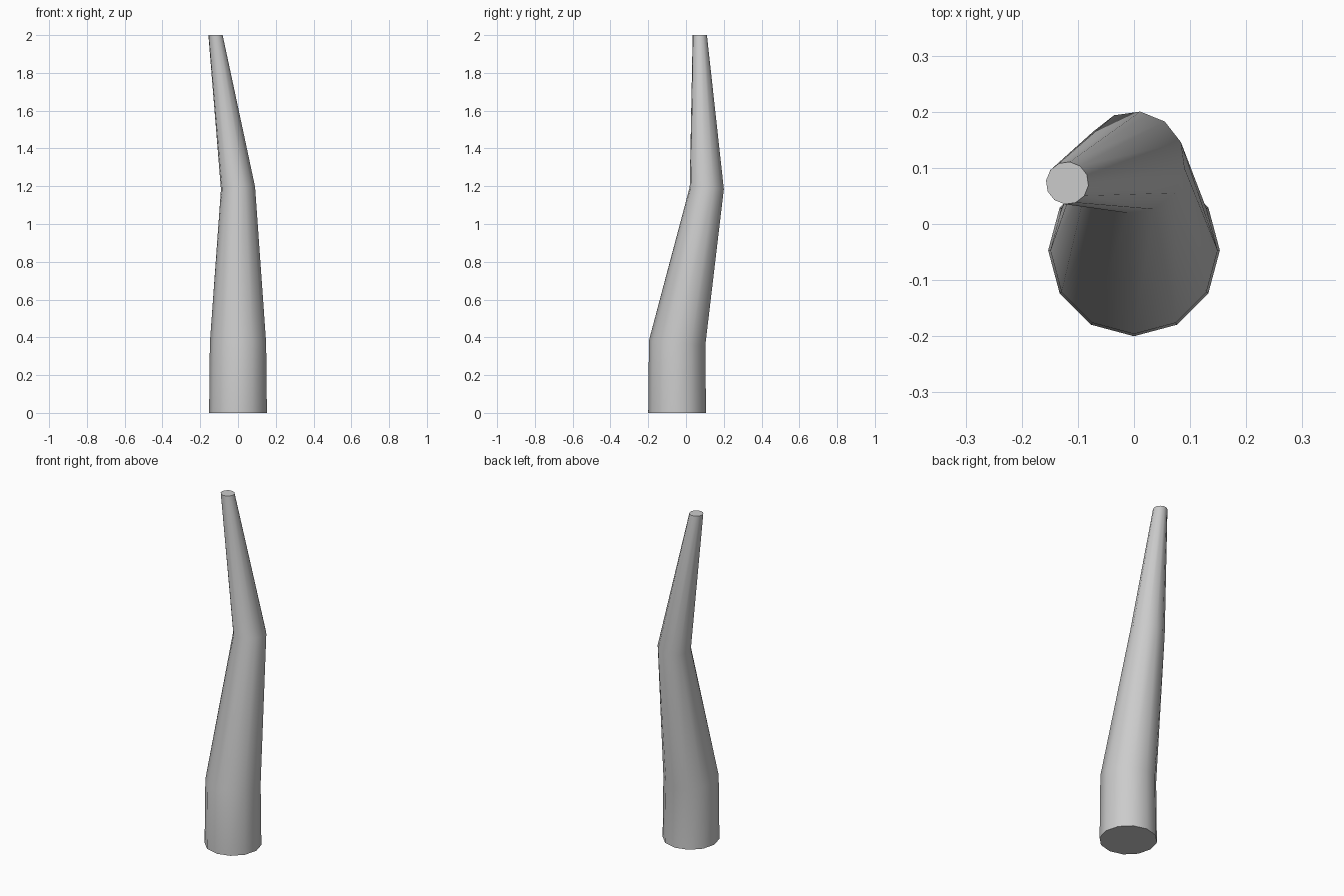
import bpy, bmesh, math
from mathutils import Vector

if "Cube" in bpy.data.objects:
    bpy.data.objects.remove(bpy.data.objects["Cube"])

SIDES = 12
# centre, radius, ring normal, twist in degrees
RINGS = [
    ((0, -0.047, 0), 0.153, (0, 0, 1), 0),
    ((0, -0.047, 0.37), 0.149, (0, 0.094, 1), 0),
    ((0, 0.110, 1.19), 0.091, (-0.07, 0.07, 1), -7),
    ((-0.119, 0.073, 2), 0.038, (0, 0, 1), -7),
]


def add_ring(bm, centre, radius, normal, twist):
    """Ring of vertices lying in the plane with the given normal."""
    c, n = Vector(centre), Vector(normal)
    verts = []
    for i in range(SIDES):
        a = math.radians(twist) + 2 * math.pi * i / SIDES
        dx, dy = radius * math.cos(a), radius * math.sin(a)
        dz = -(n.x * dx + n.y * dy) / n.z
        verts.append(bm.verts.new(c + Vector((dx, dy, dz))))
    return verts


# Bent tapering stem
bm = bmesh.new()
rings = [add_ring(bm, *r) for r in RINGS]
for low, high in zip(rings, rings[1:]):
    for i in range(SIDES):
        j = (i + 1) % SIDES
        bm.faces.new((low[i], low[j], high[j], high[i]))

# End caps
bm.faces.new(rings[0][::-1])
bm.faces.new(rings[-1])

mesh = bpy.data.meshes.new("bent_stem")
bm.to_mesh(mesh)
bm.free()
stem = bpy.data.objects.new("bent_stem", mesh)
bpy.context.collection.objects.link(stem)

# Smooth sides, sharp cap edges
bpy.context.view_layer.objects.active = stem
stem.select_set(True)
bpy.ops.object.shade_smooth_by_angle(angle=math.radians(40))
